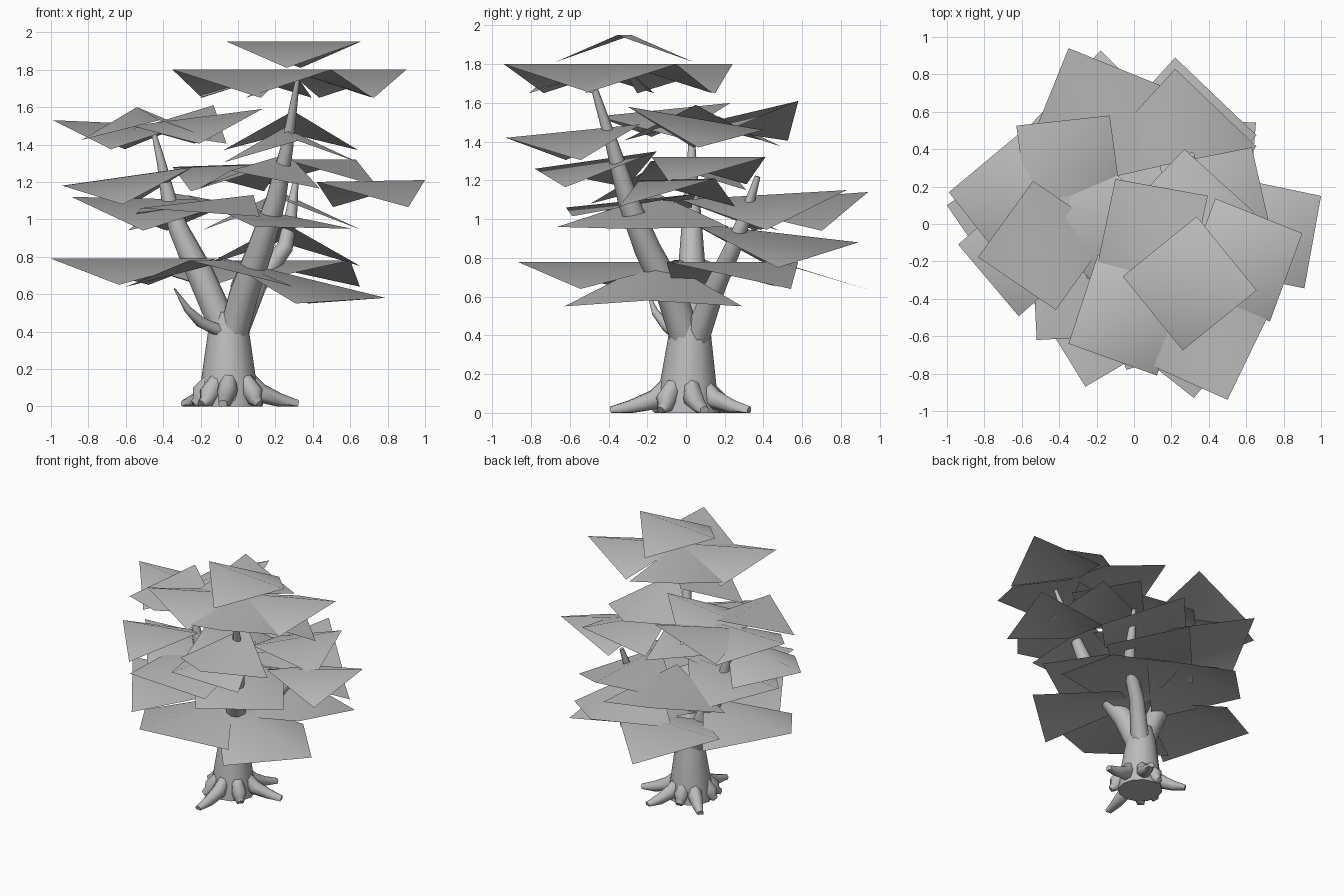
import bpy, bmesh, math
from mathutils import Vector

cube = bpy.data.objects.get("Cube")
if cube:
    bpy.data.objects.remove(cube, do_unlink=True)

grey = bpy.data.materials.new("plain_grey")
grey.use_nodes = True
tone = (0.5, 0.5, 0.5, 1)
grey.diffuse_color = tone
grey.node_tree.nodes["Principled BSDF"].inputs["Base Color"].default_value = tone


def finish(bm, name):
    mesh = bpy.data.meshes.new(name)
    bm.to_mesh(mesh)
    bm.free()
    mesh.materials.append(grey)
    obj = bpy.data.objects.new(name, mesh)
    bpy.context.collection.objects.link(obj)
    bpy.ops.object.select_all(action="DESELECT")
    obj.select_set(True)
    bpy.context.view_layer.objects.active = obj
    bpy.ops.object.shade_smooth_by_angle(angle=math.radians(65))


def tube(name, path, radii, sides=9):
    """Tapered limb along a path, resting on the ground."""
    bm = bmesh.new()
    points = [Vector(p) for p in path]
    rings = []
    for i, (p, r) in enumerate(zip(points, radii)):
        along = points[min(i + 1, len(points) - 1)] - points[max(i - 1, 0)]
        turn = Vector((0, 0, 1)).rotation_difference(along)
        ring = []
        for k in range(sides):
            a = math.tau * k / sides
            v = p + turn @ Vector((r * math.cos(a), r * math.sin(a), 0))
            v.z = max(v.z, 0)
            ring.append(bm.verts.new(v))
        rings.append(ring)
    for low, high in zip(rings, rings[1:]):
        for k in range(sides):
            j = (k + 1) % sides
            bm.faces.new((low[k], low[j], high[j], high[k]))
    bm.faces.new(rings[0][::-1])
    bm.faces.new(rings[-1])
    finish(bm, name)


def leaf_cards(name, cards, ridge=0.7, half=0.36, drop=0.15):
    """Square cards folded on a diagonal: outer corner, inward angle, inner z."""
    bm = bmesh.new()
    for x, y, z, angle, inner_z in cards:
        a = math.radians(angle)
        along = Vector((math.cos(a), math.sin(a), 0))
        side = Vector((-along.y, along.x, 0)) * half
        outer = Vector((x, y, z))
        inner = outer + along * ridge
        inner.z = inner_z
        middle = (outer + inner) / 2 - Vector((0, 0, drop))
        o, i, l, r = [bm.verts.new(v) for v in
                      (outer, inner, middle + side, middle - side)]
        bm.faces.new((o, i, l))
        bm.faces.new((o, r, i))
    finish(bm, name)


# Trunk and limbs
tube("trunk", [(-0.05, 0.01, 0), (-0.05, 0.01, 0.12), (-0.05, 0.02, 0.4), (-0.04, 0.02, 0.5)],
     [0.16, 0.15, 0.11, 0.09], 12)
tube("main_branch", [(-0.03, 0, 0.38), (0.03, -0.07, 0.6), (0.12, -0.2, 0.85),
                     (0.2, -0.3, 1.1), (0.26, -0.38, 1.38), (0.32, -0.5, 1.76)],
     [0.08, 0.08, 0.07, 0.055, 0.035, 0.012])
tube("right_branch", [(-0.06, 0.02, 0.38), (-0.2, 0.03, 0.7), (-0.32, 0.03, 0.95),
                      (-0.37, 0.03, 1.1), (-0.41, 0.03, 1.3), (-0.46, 0.03, 1.5)],
     [0.08, 0.075, 0.055, 0.042, 0.025, 0.01])
tube("back_branch", [(-0.02, 0.05, 0.38), (0.1, 0.15, 0.65), (0.25, 0.24, 0.85),
                     (0.28, 0.3, 1), (0.31, 0.37, 1.22)],
     [0.07, 0.055, 0.045, 0.035, 0.015])
tube("twig", [(-0.09, -0.04, 0.4), (-0.2, -0.1, 0.45), (-0.27, -0.16, 0.52), (-0.34, -0.2, 0.63)],
     [0.035, 0.03, 0.02, 0.004], 6)

# Long roots, with short buttresses between them
roots = [(15, 0.37), (65, 0.36), (100, 0.2), (137, 0.34),
         (190, 0.2), (225, 0.22), (264, 0.39), (320, 0.2)]
for n, (angle, reach) in enumerate(roots):
    a = math.radians(angle)
    path = [(-0.04 + d * math.cos(a), d * math.sin(a), z) for d, z in
            ((0.1, 0.14), (0.16, 0.07), (0.6 * reach + 0.05, 0.03), (reach, 0.01))]
    tube("root_%d" % (n + 1), path, [0.045, 0.055, 0.04, 0.025], 7)

# Crown: a cap over a four-card cross
leaf_cards("crown_cap", [(-0.06, -0.28, 1.95, -6, 1.95)], ridge=0.72, drop=0.14)
leaf_cards("crown_leaves", [
    (-0.1, 0.24, 1.8, -56, 1.8), (0.9, -0.05, 1.8, 204, 1.8),
    (-0.35, -0.64, 1.8, 26, 1.8), (0.5, -0.94, 1.8, 110, 1.8)])

# Foliage at the end of the right branch
leaf_cards("right_upper_leaves", [
    (-0.13, 0.58, 1.61, 232, 1.48), (-0.99, 0.17, 1.53, -6, 1.5),
    (-0.54, 0.23, 1.6, -80, 1.53), (0.13, 0.05, 1.59, 182, 1.5)], drop=0.14)
leaf_cards("right_middle_leaves", [(-0.94, -0.11, 1.18, -4, 1.28)])
leaf_cards("right_lower_leaves", [
    (-0.89, 0.1, 1.12, -8, 1.1), (-0.35, 0.94, 1.14, -67, 1.08)],
    ridge=0.9, half=0.45, drop=0.17)

# Foliage around the main branch
leaf_cards("middle_upper_leaves", [
    (0.32, -0.93, 1.42, 96, 1.49), (0.27, 0.4, 1.46, -88, 1.58)])
leaf_cards("middle_leaves", [
    (0.63, 0.41, 1.32, 237, 1.32), (-0.04, -0.78, 1.26, 64, 1.35),
    (-0.35, 0.2, 1.28, -33, 1.3), (1, 0.15, 1.21, 214, 1.2)], drop=0.14)
leaf_cards("middle_lower_leaves", [
    (0.61, -0.3, 0.95, 170, 1.13), (-0.52, -0.62, 1.06, 48, 1.13)],
    ridge=0.9, half=0.45, drop=0.08)

# Foliage on the back branch
leaf_cards("back_leaves", [
    (0.22, 0.83, 1.15, -88, 1.1), (0.22, 0.89, 0.88, -88, 0.98)],
    ridge=0.86, half=0.42, drop=0.18)

# Lowest and widest foliage layer
leaf_cards("lower_leaves", [
    (-1, 0.1, 0.79, -10, 0.79), (-0.26, -0.87, 0.78, 76, 0.78),
    (0.79, -0.2, 0.58, 176, 0.8), (0.6, -0.1, 0.78, 131, 0.78),
    (-0.62, 0.46, 0.78, 1, 0.78)], ridge=0.9, half=0.46, drop=0.14)
